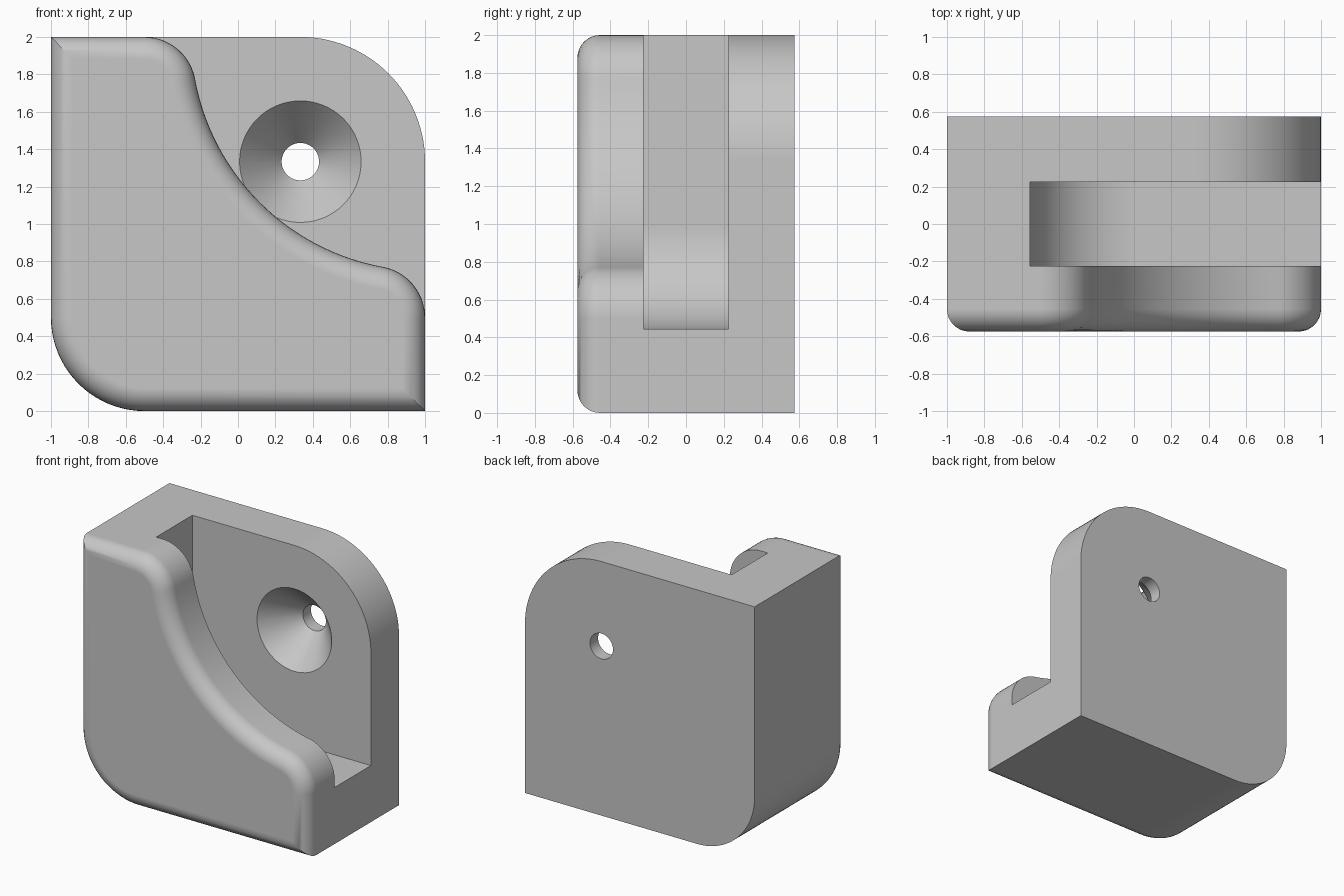
import bpy, bmesh
from math import sin, cos, pi, radians, atan2

cube = bpy.data.objects.get("Cube")
if cube:
    bpy.data.objects.remove(cube, do_unlink=True)

# Main dimensions
FRONT, BACK, SLOT = -0.575, 0.575, 0.225
FILLET, STEPS = 0.12, 8
HOLE = 1 / 3            # screw hole at x = HOLE, z = HOLE + 1
WALL, FLOOR = -0.555, 0.445
TILT = atan2(0.275, 1.5)

grey = bpy.data.materials.new("light_grey")
grey.use_nodes = True
colour = (0.57, 0.57, 0.57, 1)
grey.diffuse_color = colour
grey.node_tree.nodes["Principled BSDF"].inputs["Base Color"].default_value = colour


def arc(cx, cz, r, start, end, n=20):
    return [(cx + r * cos(start + (end - start) * i / n),
             cz + r * sin(start + (end - start) * i / n)) for i in range(n + 1)]


def outer_edge(d=0):
    """Left and bottom edge with its rounded corner, inset by d."""
    return [(-1 + d, 2 - d)] + arc(-0.5, 0.5, 0.5 - d, pi, 1.5 * pi) + [(1 - d, d)]


def lip_edge(d=0):
    """Swept edge of the front lip, inset by d."""
    lower = arc(0.725, 0.5, 0.275 - d, 0, pi / 2 - TILT, 14)
    sweep = arc(1, 2, 1.25 + d, -pi / 2 - TILT, -pi + TILT, 32)
    upper = arc(-0.5, 1.725, 0.275 - d, TILT, pi / 2, 14)
    return lower + sweep[1:] + upper[1:]


slot_edge = [(1, FLOOR)] + arc(0, 1, -WALL, 1.5 * pi, pi, 24) + [(WALL, 2)]
plate_edge = arc(HOLE, HOLE + 1, 1 - HOLE, 0, pi / 2, 28)

bm = bmesh.new()


def face(points):
    bm.faces.new([bm.verts.new(p) for p in points])


def cap(path, y):
    face([(x, y, z) for x, z in path])


def strip(path0, y0, path1, y1, closed=False):
    a = path0 + path0[:1] if closed else path0
    b = path1 + path1[:1] if closed else path1
    for i in range(len(a) - 1):
        face([(a[i][0], y0, a[i][1]), (a[i + 1][0], y0, a[i + 1][1]),
              (b[i + 1][0], y1, b[i + 1][1]), (b[i][0], y1, b[i][1])])


# Rounded front rim
rings = []
for k in range(STEPS + 1):
    t = pi / 2 * k / STEPS
    d = FILLET * (1 - sin(t))
    rings.append((outer_edge(d) + lip_edge(d), FRONT + FILLET * (1 - cos(t))))
for (p0, y0), (p1, y1) in zip(rings, rings[1:]):
    strip(p0, y0, p1, y1, closed=True)
rim = FRONT + FILLET

# Walls running front to back
for path, y0, y1 in ((outer_edge(), rim, BACK), (lip_edge(), rim, -SLOT),
                     (slot_edge, -SLOT, SLOT), (plate_edge, SLOT, BACK)):
    strip(path, y0, path, y1)

# Flat faces across the depth
cap(rings[0][0], FRONT)
cap(outer_edge() + plate_edge, BACK)
cap(lip_edge() + slot_edge[::-1], -SLOT)
cap(plate_edge + slot_edge[::-1], SLOT)


# Right side and top, stepped around the slot
def stepped(outer, plate, slot, lip):
    return [(rim, outer), (BACK, outer), (BACK, plate), (SLOT, plate),
            (SLOT, slot), (-SLOT, slot), (-SLOT, lip), (rim, lip)]


face([(1, y, z) for y, z in stepped(0, HOLE + 1, FLOOR, 0.5)])
face([(x, y, 2) for y, x in stepped(-1, HOLE, WALL, -0.5)])

bmesh.ops.remove_doubles(bm, verts=bm.verts[:], dist=0.0001)
bmesh.ops.recalc_face_normals(bm, faces=bm.faces[:])
mesh = bpy.data.meshes.new("corner_bracket")
bm.to_mesh(mesh)
bm.free()
bracket = bpy.data.objects.new("corner_bracket", mesh)
bpy.context.collection.objects.link(bracket)
mesh.materials.append(grey)

# Countersunk screw hole cutter
bm = bmesh.new()
loops = []
for y, r in ((0.2, 0.3475), (0.475, 0.1), (0.7, 0.1)):
    loops.append([bm.verts.new((x, y, z))
                  for x, z in arc(HOLE, HOLE + 1, r, 0, 2 * pi, 64)[:-1]])
for a, b in zip(loops, loops[1:]):
    for i in range(len(a)):
        bm.faces.new((a[i - 1], a[i], b[i], b[i - 1]))
bm.faces.new(loops[0])
bm.faces.new(loops[-1])
bmesh.ops.recalc_face_normals(bm, faces=bm.faces[:])
cut_mesh = bpy.data.meshes.new("screw_hole_cutter")
bm.to_mesh(cut_mesh)
bm.free()
cut_mesh.materials.append(grey)
cutter = bpy.data.objects.new("screw_hole_cutter", cut_mesh)
cutter.hide_render = True
bpy.context.collection.objects.link(cutter)

bpy.ops.object.select_all(action='DESELECT')
bracket.select_set(True)
bpy.context.view_layer.objects.active = bracket
cut = bracket.modifiers.new("screw_hole", 'BOOLEAN')
cut.operation = 'DIFFERENCE'
cut.solver = 'EXACT'
cut.object = cutter
bpy.ops.object.modifier_apply(modifier=cut.name)
bpy.data.objects.remove(cutter, do_unlink=True)

# Smooth curves, crisp edges and flat large faces
bpy.ops.object.shade_smooth_by_angle(angle=radians(30))
normals = bracket.modifiers.new("flat_faces", 'WEIGHTED_NORMAL')
normals.keep_sharp = True
